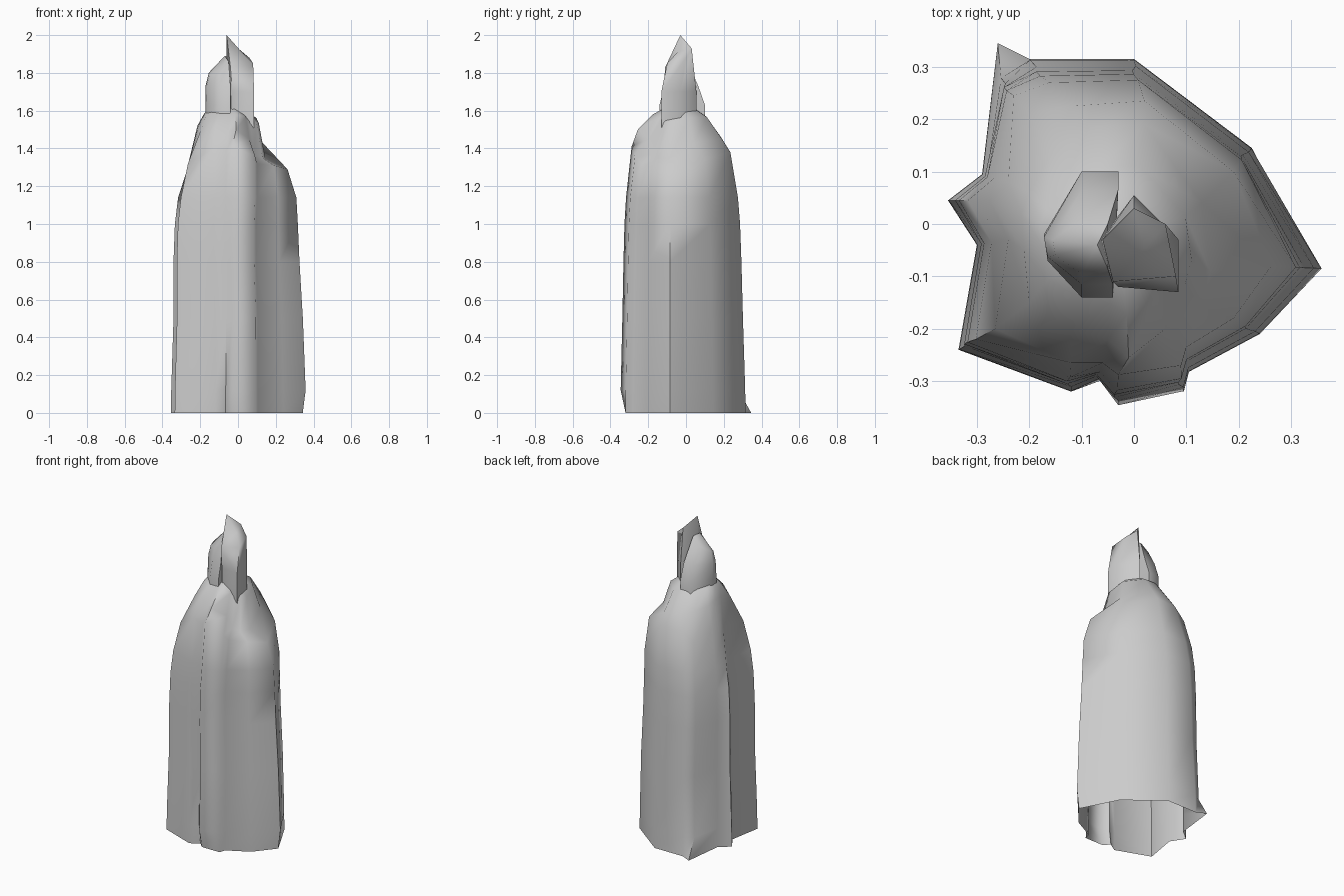
import bpy, bmesh, math
from mathutils import Vector

if "Cube" in bpy.data.objects:
    bpy.data.objects.remove(bpy.data.objects["Cube"])


def loft(name, rings, cap):
    """Skin equal-length rings; open at the bottom, fan-capped to a point on top."""
    bm = bmesh.new()
    rows = [[bm.verts.new(p) for p in r] for r in rings]
    n = len(rings[0])
    for a, b in zip(rows, rows[1:]):
        for i in range(n):
            j = (i + 1) % n
            bm.faces.new((a[i], a[j], b[j], b[i]))
    tip = bm.verts.new(cap)
    for i in range(n):
        bm.faces.new((rows[-1][i], rows[-1][(i + 1) % n], tip))
    bmesh.ops.recalc_face_normals(bm, faces=bm.faces[:])
    me = bpy.data.meshes.new(name)
    bm.to_mesh(me)
    bm.free()
    ob = bpy.data.objects.new(name, me)
    bpy.context.collection.objects.link(ob)
    bpy.ops.object.select_all(action='DESELECT')
    ob.select_set(True)
    bpy.context.view_layer.objects.active = ob
    bpy.ops.object.shade_smooth_by_angle(angle=math.radians(70))
    return ob


def flat(points, z):
    return [Vector((x, y, z)) for x, y in points]


# Footprint of the rock column, counter-clockwise from the right corner
foot = [(.343, -.085), (.225, .145), (0, .315), (-.2, .315), (-.26, .345),
        (-.29, .095), (-.355, .045), (-.3, -.04), (-.335, -.24), (-.12, -.32),
        (-.065, -.285), (-.03, -.32), (.095, -.32), (.105, -.282), (.24, -.21)]
# Uneven shoulder where the column starts to break up
shoulder = [Vector(p) for p in (
    (.262, -.08, 1.29), (.19, .1, 1.34), (.02, .235, 1.38), (-.12, .225, 1.38),
    (-.2, .21, 1.32), (-.24, .08, 1.38), (-.275, .045, 1.27), (-.24, -.03, 1.35),
    (-.265, -.2, 1.32), (-.12, -.265, 1.41), (-.06, -.265, 1.39), (-.03, -.288, 1.41),
    (.09, -.27, 1.36), (.1, -.235, 1.32), (.19, -.18, 1.31))]
# Stepped neck above the shoulder
neck = [Vector(p) for p in (
    (.145, -.09, 1.345), (.13, .04, 1.43), (.02, .19, 1.45), (-.08, .185, 1.46),
    (-.16, .13, 1.48), (-.2, .06, 1.5), (-.215, .02, 1.52), (-.21, -.05, 1.52),
    (-.2, -.15, 1.49), (-.12, -.2, 1.52), (-.05, -.22, 1.49), (-.01, -.255, 1.5),
    (.06, -.2, 1.45), (.085, -.18, 1.37), (.13, -.16, 1.35))]

# Main column: footprint blends gradually into the shoulder
rings = [flat(foot, 0)]
body = list(foot)
body[0] = (.36, -.085)
body[4] = (-.255, .28)
body[10] = (-.065, -.3)
body[11] = (-.03, -.347)
for z, t, dx in ((.12, .02, 0), (.5, .17, 0), (.8, .27, -.008), (1.0, .36, -.008),
                 (1.14, .5, -.002)):
    ring = []
    for p, s in zip(flat(body, z), shoulder):
        q = p.lerp(s, t)
        q.x += dx
        q.z = z
        ring.append(q)
    rings.append(ring)
collar = [Vector((-.03 + (p.x + .03) * .8, -.03 + (p.y + .03) * .64,
                  1.575 + (p.z - 1.48) * .3)) for p in neck]
loft("rock_column", rings + [shoulder, neck, collar], (-.03, -.03, 1.66))

# Tall slanted peak
peak = [(.085, -.13), (.085, -.03), (.0, .055), (-.065, -.03), (-.03, -.12)]
peak_top = [Vector(p) for p in ((.08, -.1, 1.85), (.06, 0, 1.88), (0, .03, 1.93),
                                (-.06, -.03, 2.0), (-.04, -.11, 1.83))]
loft("tall_peak", [flat(peak, 1.5), flat(peak, 1.7), peak_top], (.02, -.045, 1.91))

# Lower knob beside the peak, wider at its foot
knob = [(-.04, -.14), (-.03, .1), (-.1, .1), (-.172, -.02), (-.165, -.07), (-.1, -.14)]
knob_mid = [Vector((x, y * .75 - .01, 1.73)) for x, y in knob]
knob_top = [Vector(p) for p in ((-.05, -.085, 1.86), (-.05, 0, 1.88), (-.1, .01, 1.83),
                                (-.155, -.03, 1.8), (-.15, -.06, 1.79), (-.1, -.095, 1.79))]
loft("low_knob", [flat(knob, 1.52), flat(knob, 1.63), knob_mid, knob_top],
     (-.07, -.04, 1.89))
